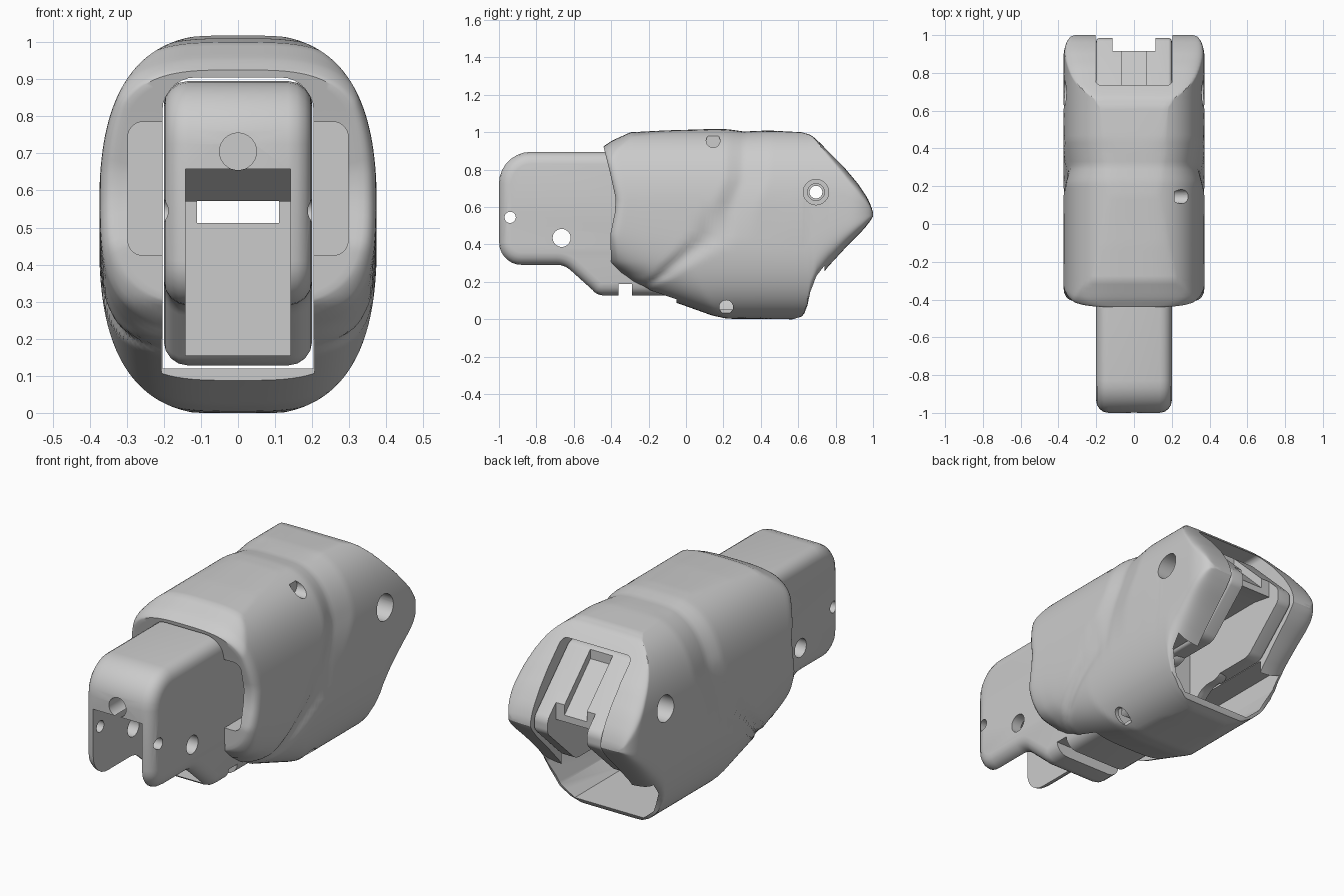
import bpy, bmesh, math
from mathutils import Vector

if "Cube" in bpy.data.objects:
    bpy.data.objects.remove(bpy.data.objects["Cube"])


def lerp(table, t):
    if t <= table[0][0]:
        return table[0][1]
    for (a, va), (b, vb) in zip(table, table[1:]):
        if t <= b:
            return va + (vb - va) * (t - a) / (b - a)
    return table[-1][1]


def make(name, bm):
    bmesh.ops.recalc_face_normals(bm, faces=bm.faces)
    me = bpy.data.meshes.new(name)
    bm.to_mesh(me)
    bm.free()
    ob = bpy.data.objects.new(name, me)
    bpy.context.collection.objects.link(ob)
    return ob


def rounded(corners, steps=7):
    """Corner list (a, b, radius) -> outline with filleted corners."""
    out = []
    n = len(corners)
    for i, (a, b, r) in enumerate(corners):
        p = Vector((a, b))
        if r == 0:
            out.append(p)
            continue
        u = (Vector(corners[i - 1][:2]) - p).normalized()
        v = (Vector(corners[(i + 1) % n][:2]) - p).normalized()
        half = u.angle(v) / 2
        d = r / math.tan(half)
        c = p + (u + v).normalized() * (r / math.sin(half))
        s, e = p + u * d - c, p + v * d - c
        for k in range(steps + 1):
            t = k / steps
            w = math.pi - 2 * half
            q = (s * math.sin((1 - t) * w) + e * math.sin(t * w)) / math.sin(w)
            out.append(c + q)
    return out


def prism(name, corners, lo, hi, axis='x', bevel=0):
    """Extrude an outline: (y, z) along x, or (x, z) along y."""
    bm = bmesh.new()
    pts = rounded(corners)
    rows = []
    for e in (lo, hi):
        rows.append([bm.verts.new((e, p[0], p[1]) if axis == 'x' else (p[0], e, p[1])) for p in pts])
    caps = [bm.faces.new(r) for r in rows]
    for i in range(len(pts)):
        j = (i + 1) % len(pts)
        bm.faces.new((rows[0][i], rows[0][j], rows[1][j], rows[1][i]))
    bmesh.ops.recalc_face_normals(bm, faces=bm.faces)
    if bevel:
        edges = [e for f in caps for e in f.edges]
        bmesh.ops.bevel(bm, geom=edges, offset=bevel, segments=4, profile=0.5,
                        affect='EDGES', clamp_overlap=False)
    return make(name, bm)


def box(name, x0, x1, y0, y1, z0, z1, r=0):
    return prism(name, [(x0, z0, r), (x1, z0, r), (x1, z1, r), (x0, z1, r)], y0, y1, 'y')


def rod(a, b, lo, hi, r, axis='x'):
    pts = [(a + r * math.cos(k * math.tau / 32), b + r * math.sin(k * math.tau / 32), 0) for k in range(32)]
    return prism("hole", pts, lo, hi, axis)


def cut(ob, *cutters):
    for c in cutters:
        m = ob.modifiers.new("cut", 'BOOLEAN')
        m.operation, m.solver, m.object = 'DIFFERENCE', 'EXACT', c
        bpy.context.view_layer.objects.active = ob
        bpy.ops.object.modifier_apply(modifier=m.name)
        bpy.data.objects.remove(c)


def smooth(ob, deg=30):
    bpy.ops.object.select_all(action='DESELECT')
    ob.select_set(True)
    bpy.context.view_layer.objects.active = ob
    bpy.ops.object.shade_smooth_by_angle(angle=math.radians(deg))


# Outer shell: rings along y following the side silhouette
TOP = [(-.4, .925), (-.36, .955), (-.27, 1.0), (-.1, 1.01), (.15, 1.018), (.4, 1.012), (.62, 1.0), (.67, .985),
       (.72, .94), (.84, .82), (.92, .725), (.97, .65), (.99, .605), (1.0, .57)]
LOW = [(-.4, .29), (-.37, .235), (-.3, .185), (-.2, .135), (0, .07), (.14, .02), (.22, .003), (.57, 0),
       (.62, .015), (.645, .05), (.665, .13), (.70, .2), (.76, .28), (.87, .40), (.95, .48), (.985, .525), (1.0, .55)]
FRONT_LEAN = [(.24, .03), (.3, 0), (.45, -.005), (.62, .03), (.8, -.01), (.92, -.04)]
GROOVE = [(.15, -.3), (.23, -.15), (.5, .19), (.75, .3), (1, .31)]
GROOVE_W = [(.15, .05), (.4, .12), (.6, .13), (1, .13)]
N = 112
stations = [-.4, -.397, -.39, -.38, -.365] + [-.35 + .02 * i for i in range(48)]
stations += [.605, .62, .635, .65, .665, .68, .70] + [.72 + .02 * i for i in range(13)] + [.975, .985, .993, 1.0]


def shell_ring(bm, y0, shrink=1):
    lo, hi = lerp(LOW, y0), lerp(TOP, y0)
    t = max(0, 1 - (y0 + .4) / .05)
    inset = .035 * (1 - math.sqrt(max(0, 1 - t * t)))
    tb = max(0, (y0 - .88) / .12)
    w = .373 - inset - .06 * (1 - math.sqrt(max(0, 1 - tb * tb)))
    n = lerp([(.4, 3.4), (.66, 6)], y0)
    mid, h = (lo + hi) / 2, (hi - lo) / 2
    ring = []
    for k in range(N):
        a = math.tau * (k + .5) / N
        c, s = math.cos(a), math.sin(a)
        x = w * math.copysign(abs(c) ** (2 / n), c)
        z = mid + h * math.copysign(abs(s) ** (2 / n), s)
        q = min(.999, abs(z - .508) / .515)
        lim = (w + .002) * (1 - q ** 2.8) ** (1 / 2.8)
        x = max(-lim, min(lim, x)) * shrink
        d = (y0 - lerp(GROOVE, z)) / lerp(GROOVE_W, z)
        g = max(0, 1 - abs(d) * (1.5 if d < 0 else .9))
        x *= 1 - .06 * g
        z = mid + (z - mid) * (1 - .02 * g * (z > mid)) * shrink
        y = y0 + lerp(FRONT_LEAN, z) * max(0, 1 - (y0 + .4) / .4)
        ring.append(bm.verts.new((x, y, z)))
    return ring


bm = bmesh.new()
rings = [shell_ring(bm, -.4, s / 20) for s in range(1, 20)] + [shell_ring(bm, y) for y in stations]
for r, s in zip(rings, rings[1:]):
    for k in range(N):
        j = (k + 1) % N
        bm.faces.new((r[k], r[j], s[j], s[k]))
bm.faces.new(rings[0])
bm.faces.new(rings[-1])
shell = make("outer_shell", bm)

# Shell openings: main channel, rear notch, lower rear cavity, front side pockets
cut(shell,
    prism("channel", [(-.204, .12, 0), (.204, .12, 0), (.204, .905, .09), (-.204, .905, .09)], -.7, 1.2, 'y'),
    box("rear_notch", -.203, .203, .55, 1.25, .1, .925, .03),
    box("floor_step", -.206, .206, -.7, -.05, .08, .2),
    prism("rear_cavity", [(-.2, .04, 0), (.2, .04, 0), (.27, .1, 0), (.325, .22, 0), (.33, .32, 0),
                          (-.33, .32, 0), (-.325, .22, 0), (-.27, .1, 0)], .15, .74, 'y'),
    box("side_pockets", -.297, .297, -.7, .1, .425, .785, .04))
# Shell screw and pivot holes
for side in (-1, 1):
    cut(shell, rod(.695, .68, *sorted((side * .25, side * .5)), .068),
        rod(.695, .68, *sorted((side * .15, side * .3)), .045))
for y, z in ((.145, .955), (.215, .065)):
    cut(shell, rod(y, z, .215, .5, .037))
smooth(shell)

# Inner link: filleted side profile with rounded long edges
link = prism("inner_link", [
    (-1, .895, .17), (.56, .895, .08), (.56, .29, .08), (.4, .29, .1),
    (.22, .128, .1), (-.47, .128, .08), (-.65, .29, .11), (-1, .29, .12)], -.2, .2, 'x', .065)
cut(link,
    prism("front_slot", [(-1.2, 0, 0), (-1.2, .658, 0), (-.72, .658, 0), (-.58, .57, 0),
                         (-.42, .57, 0), (-.42, .155, 0), (-.5, .155, 0), (-.5, 0, 0)], -.142, .142),
    rod(0, .705, -1.2, -.3, .05, 'y'),
    box("window", -.11, .11, -.6, .5, .512, .572),
    box("rear_slot", -.115, .115, .3, .9, 0, .6),
    box("bottom_notch", -.3, .3, -.36, -.29, 0, .19))

# Rear arms joined by a sloping web
arms = prism("rear_arms", [(.45, .89, 0), (.69, .89, .06), (.985, .6, .06), (.985, .53, .05),
                           (.75, .31, .08), (.45, .31, 0)], -.2, .2, 'x', .018)
cut(arms,
    prism("arm_slot", [(.3, 0, 0), (.3, .6, 0), (.8, .6, 0), (.915, .58, 0), (.915, 1.1, 0),
                       (1.2, 1.1, 0), (1.2, 0, 0)], -.115, .115),
    prism("web_groove", [(.7, .83, 0), (.7, 1.0, 0), (1, .75, 0), (1, .53, 0)], -.065, .065))

# Pin holes through link and arms
for ob, y, z, r in ((link, -.94, .545, .03), (link, -.665, .435, .048), (arms, .695, .68, .034)):
    cut(ob, rod(y, z, -.5, .5, r))
smooth(link)
smooth(arms)
